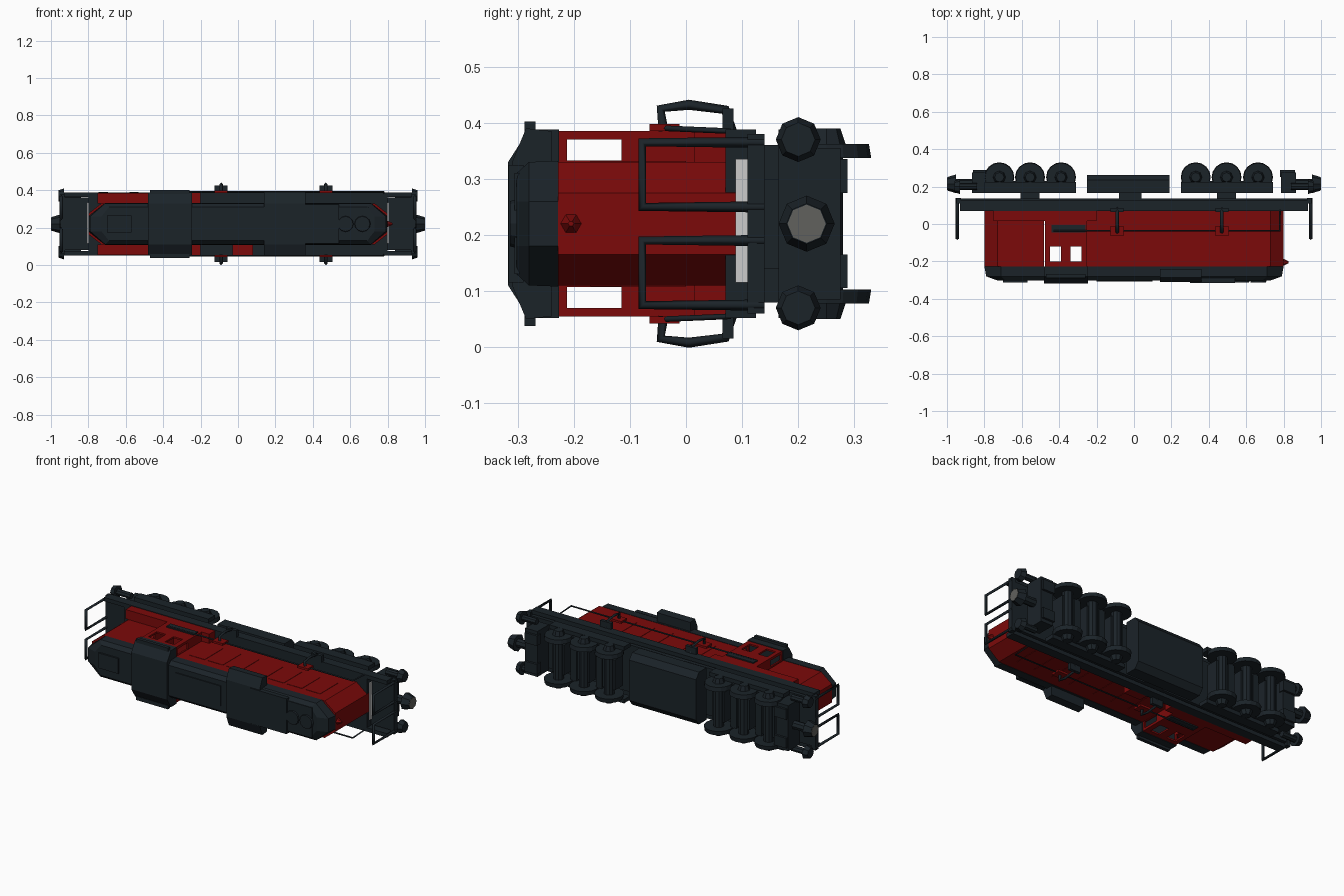
import bpy, bmesh, math
from mathutils import Vector, Matrix

if "Cube" in bpy.data.objects:
    bpy.data.objects.remove(bpy.data.objects["Cube"])

ZC = 0.22  # centre line: the locomotive lies on its side, roof towards -y


def mat(name, c):
    m = bpy.data.materials.new(name)
    m.diffuse_color = (*c, 1)
    m.use_nodes = True
    m.node_tree.nodes["Principled BSDF"].inputs["Base Color"].default_value = m.diffuse_color
    return m


DARK = mat("dark_paint", (0.011, 0.017, 0.022))
RED = mat("red_paint", (0.2, 0.003, 0.003))
STEEL = mat("coupler_steel", (0.12, 0.12, 0.11))


def finish(name, bm, m):
    bmesh.ops.recalc_face_normals(bm, faces=bm.faces)
    me = bpy.data.meshes.new(name)
    bm.to_mesh(me)
    bm.free()
    ob = bpy.data.objects.new(name, me)
    bpy.context.collection.objects.link(ob)
    if m:
        me.materials.append(m)
    return ob


def box(name, x0, x1, y0, y1, z0, z1, m=DARK):
    bm = bmesh.new()
    bmesh.ops.create_cube(bm, size=1, matrix=Matrix.Translation(
        ((x0 + x1) / 2, (y0 + y1) / 2, (z0 + z1) / 2)) @ Matrix.Diagonal(
        (x1 - x0, y1 - y0, z1 - z0, 1)))
    return finish(name, bm, m)


def loft(name, rings, m=DARK):
    bm = bmesh.new()
    vs = [[bm.verts.new(p) for p in r] for r in rings]
    n = len(vs[0])
    for a, b in zip(vs, vs[1:]):
        for i in range(n):
            j = (i + 1) % n
            bm.faces.new((a[i], a[j], b[j], b[i]))
    bm.faces.new(vs[0])
    bm.faces.new(vs[-1])
    return finish(name, bm, m)


def cone(name, c, r1, r2, depth, axis, seg=8, m=DARK):
    bm = bmesh.new()
    rot = Vector((0, 0, 1)).rotation_difference(Vector(axis)).to_matrix().to_4x4()
    bmesh.ops.create_cone(bm, cap_ends=True, segments=seg, radius1=r1, radius2=r2,
                          depth=depth, matrix=Matrix.Translation(c) @ rot)
    return finish(name, bm, m)


def rail(name, pts, r, m=DARK):
    cu = bpy.data.curves.new(name, 'CURVE')
    cu.dimensions = '3D'
    cu.bevel_depth = r
    cu.bevel_resolution = 0
    cu.use_fill_caps = True
    sp = cu.splines.new('POLY')
    sp.points.add(len(pts) - 1)
    for p, q in zip(sp.points, pts):
        p.co = (*q, 1)
    ob = bpy.data.objects.new(name, cu)
    bpy.context.collection.objects.link(ob)
    cu.materials.append(m)


def side_box(name, x0, x1, y0, y1, w0, w1, m=DARK, sides=(1, -1)):
    for s in sides:
        a, b = sorted((ZC + s * w0, ZC + s * w1))
        box(name, x0, x1, y0, y1, a, b, m)


def plan(y, xa, xb, h, taper=0.07, nose=0.055):
    """Hood plan at height y: square at xa, chamfered end at xb."""
    d = math.copysign(taper, xb - xa)
    return [(xa, y, ZC - h), (xb - d, y, ZC - h), (xb, y, ZC - nose),
            (xb, y, ZC + nose), (xb - d, y, ZC + h), (xa, y, ZC + h)]


def section(x, pts):
    return [(x, y, ZC + w) for y, w in pts]


# Hoods and their roofs
for nm, xa, xb in (("long_hood", -0.26, 0.8), ("short_hood", -0.482, -0.8)):
    s = 1 if xb > 0 else -1
    loft(nm, [plan(0.09, xa, xb, 0.11), plan(-0.228, xa, xb, 0.11)], RED)
    loft(nm + "_roof", [plan(-0.228, xa, xb, 0.112, 0.09, 0.04),
                        plan(-0.28, xa, xb - 0.01 * s, 0.11, 0.08, 0.04),
                        plan(-0.302, xa, xb - 0.07 * s, 0.09, 0.04, 0.04)])
    box(nm + "_end_plate", *sorted((xb, xb + 0.006 * s)), 0.088, 0.11, 0.115, 0.335, None)
cone("headlight", (0.812, -0.205, ZC), 0.02, 0.005, 0.03, (1, 0, 0), 6, RED)

# Cab shell with cut windows
cab = box("cab", -0.475, -0.25, -0.235, 0.07, 0.055, 0.385, RED)
cuts = [(-0.465, -0.26, -0.228, 0.06, 0.065, 0.375),
        (-0.45, -0.39, -0.2, -0.12, 0, 0.45), (-0.34, -0.28, -0.2, -0.12, 0, 0.45),
        (-0.6, -0.1, -0.212, -0.115, 0.333, 0.37), (-0.6, -0.1, -0.212, -0.115, 0.07, 0.107)]
for c in cuts:
    cutter = box("window_cutter", *c, RED)
    cutter.hide_render = True
    cutter.hide_viewport = True
    cutter.display_type = 'WIRE'
    md = cab.modifiers.new("cut", 'BOOLEAN')
    md.operation = 'DIFFERENCE'
    md.object = cutter
    md.solver = 'EXACT'
prof = [(-0.226, -0.168), (-0.28, -0.168), (-0.317, -0.11),
        (-0.317, 0.11), (-0.28, 0.168), (-0.226, 0.168)]
loft("cab_roof", [section(-0.48, prof), section(-0.245, prof)])
side_box("cab_eave", -0.47, -0.26, -0.288, -0.268, 0.16, 0.182)
side_box("cab_arm_rest", -0.44, -0.26, -0.045, -0.005, 0.165, 0.172)

# Roof equipment
prof = [(-0.24, -0.165), (-0.285, -0.17), (-0.31, -0.11),
        (-0.31, 0.11), (-0.285, 0.17), (-0.24, 0.165)]
loft("radiator_flare", [section(0.14, prof), section(0.36, prof)])
box("radiator_grille", 0.30, 0.54, -0.316, -0.29, 0.115, 0.325)
box("fan_deck", 0.54, 0.7, -0.306, -0.29, 0.13, 0.31)
for x in (0.575, 0.665):
    cone("roof_fan", (x, -0.306, ZC), 0.045, 0.04, 0.016, (0, -1, 0), 12)
box("nose_vent", -0.7, -0.57, -0.312, -0.29, 0.175, 0.265)
box("exhaust_hatch", -0.2, 0.1, -0.308, -0.29, 0.16, 0.28)

# Walkway boxes and hood doors
side_box("walkway_locker", -0.75, -0.475, 0.015, 0.07, 0.11, 0.165, RED)
side_box("cab_rear_locker", -0.25, -0.2, 0.015, 0.07, 0.11, 0.165, RED)
side_box("battery_box", -0.03, 0.08, 0.015, 0.07, 0.11, 0.165, RED, (-1,))
for x in (-0.2, -0.08, 0.04, 0.2, 0.32, 0.44, 0.56):
    side_box("hood_door", x, x + 0.1, -0.17, 0.0, 0.109, 0.112, RED)

# Deck, lowered end platforms and sill
box("deck", -0.799, 0.799, 0.07, 0.112, 0.055, 0.385)
box("platform_floor", -0.925, 0.925, 0.11, 0.137, 0.08, 0.36)
side_box("sill_skirt", -0.93, 0.93, 0.07, 0.125, 0.145, 0.168)
for s in (1, -1):
    xa, xb = sorted((s * 0.925, s * 0.95))
    box("end_beam", xa, xb, 0.11, 0.14, 0.06, 0.38)
    for w in (1, -1):
        # End handrail loops
        zs = [ZC + w * 0.145, ZC + w * 0.03]
        rail("end_handrail", [(s * 0.945, 0.14, zs[0]), (s * 0.945, -0.078, zs[0]),
                              (s * 0.945, -0.078, zs[1]), (s * 0.945, 0.14, zs[1])], 0.01)
        # Buffers
        z = ZC + w * 0.15
        cone("buffer", (s * 0.945, 0.2, z), 0.04, 0.03, 0.03, (s, 0, 0))
        cone("buffer_shank", (s * 0.89, 0.2, z), 0.018, 0.018, 0.1, (1, 0, 0))
        side_box("end_step", *sorted((s * 0.78, s * 0.86)), 0.25, 0.288, 0.055, 0.115, DARK, (w,))
    # Coupler
    cone("coupler_neck", (s * 0.91, 0.215, ZC), 0.025, 0.025, 0.12, (1, 0, 0))
    cone("coupler_head", (s * 0.975, 0.215, ZC), 0.05, 0.036, 0.046, (s, 0, 0))
    cone("coupler_face", (s * 0.998, 0.215, ZC), 0.034, 0.034, 0.004, (s, 0, 0), 8, STEEL)
    box("pilot", *sorted((s * 0.785, s * 0.865)), 0.165, 0.275, 0.085, 0.355)

# Bogies
for xs in ((-0.72, -0.556, -0.39), (0.33, 0.495, 0.663)):
    box("bogie_pivot", xs[1] - 0.05, xs[1] + 0.05, 0.13, 0.2, 0.14, 0.30)
    side_box("bogie_frame", xs[0] - 0.08, xs[2] + 0.08, 0.165, 0.225, 0.145, 0.168)
    for x in ((xs[0] + xs[1]) / 2, (xs[1] + xs[2]) / 2):
        box("bogie_crossbeam", x - 0.02, x + 0.02, 0.17, 0.23, 0.08, 0.36)
    for x in xs:
        cone("axle", (x, 0.25, ZC), 0.03, 0.03, 0.25, (0, 0, 1), 10)
        box("traction_motor", x - 0.04, x + 0.04, 0.18, 0.255, 0.13, 0.31)
        for w in (1, -1):
            cone("wheel", (x, 0.25, ZC + w * 0.13), 0.08, 0.076, 0.025, (0, 0, w), 16)
            cone("axle_box", (x, 0.25, ZC + w * 0.155), 0.035, 0.025, 0.03, (0, 0, w), 8)

# Fuel tank with chamfered corners
prof = [(0.165, -0.155), (0.235, -0.155), (0.262, -0.12),
        (0.262, 0.12), (0.235, 0.155), (0.165, 0.155)]
loft("fuel_tank", [section(-0.25, prof), section(0.19, prof)])
box("tank_hanger", -0.08, 0.04, 0.13, 0.17, 0.08, 0.36)

# Side handrail loops and long rail
for w in (1, -1):
    for x in (-0.09, 0.47):
        rail("side_handrail", [(x, -0.04, ZC + w * 0.165), (x, -0.045, ZC + w * 0.205),
                               (x, 0.005, ZC + w * 0.212), (x, 0.07, ZC + w * 0.203),
                               (x, 0.085, ZC + w * 0.155)], 0.009)
        side_box("rail_bracket", x - 0.035, x + 0.035, -0.065, -0.012, 0.165, 0.178, RED, (w,))
        side_box("rail_foot", x - 0.035, x + 0.035, 0.065, 0.085, 0.165, 0.205, DARK, (w,))
    rail("long_rail", [(-0.43, -0.036, ZC + w * 0.17), (0.78, -0.036, ZC + w * 0.17),
                       (0.78, 0.08, ZC + w * 0.165)], 0.005)
